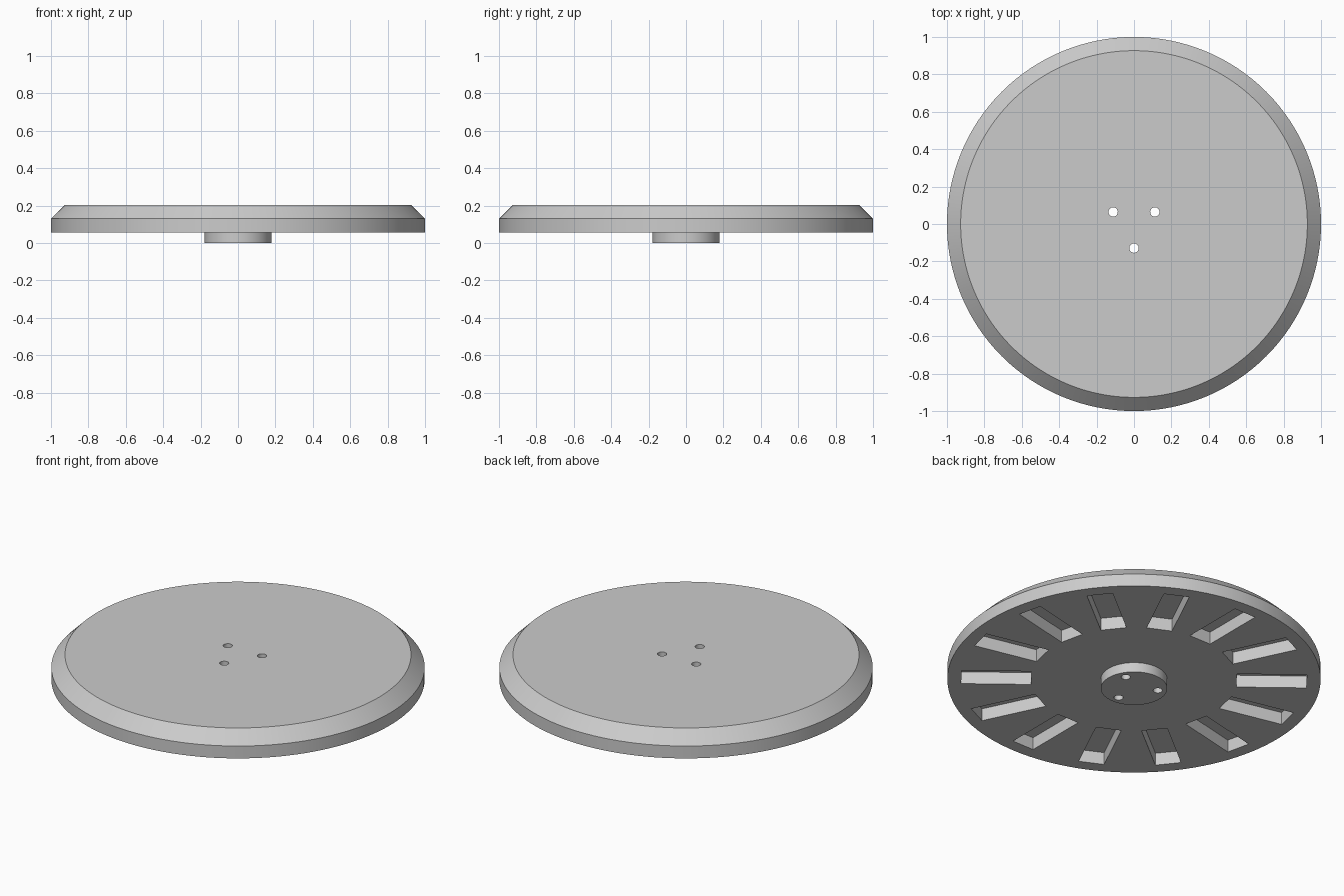
import bpy, bmesh, math
from mathutils import Matrix, Vector

if "Cube" in bpy.data.objects:
    bpy.data.objects.remove(bpy.data.objects["Cube"])

SEG = 128
Z_BOTTOM, Z_CHAMFER, Z_TOP = 0.057, 0.13, 0.203
SLOTS, SLOT_IN, SLOT_OUT, SLOT_W = 14, 0.55, 0.925, 0.14

grey = bpy.data.materials.new("light grey")
grey.diffuse_color = (0.6, 0.6, 0.6, 1)
grey.use_nodes = True
grey.node_tree.nodes["Principled BSDF"].inputs["Base Color"].default_value = grey.diffuse_color


def make_object(name, bm):
    bmesh.ops.recalc_face_normals(bm, faces=bm.faces)
    mesh = bpy.data.meshes.new(name)
    bm.to_mesh(mesh)
    bm.free()
    mesh.materials.append(grey)
    obj = bpy.data.objects.new(name, mesh)
    bpy.context.collection.objects.link(obj)
    return obj


# Chamfered disc with its round hub underneath, as one turned profile
profile = [(0.178, 0), (0.178, Z_BOTTOM), (1, Z_BOTTOM), (1, Z_CHAMFER), (0.927, Z_TOP)]
bm = bmesh.new()
rings = [[bm.verts.new((r * math.cos(2 * math.pi * i / SEG),
                        r * math.sin(2 * math.pi * i / SEG), z)) for i in range(SEG)]
         for r, z in profile]
for low, high in zip(rings, rings[1:]):
    for i in range(SEG):
        j = (i + 1) % SEG
        bm.faces.new((low[i], low[j], high[j], high[i]))
bm.faces.new(rings[0][::-1])
bm.faces.new(rings[-1])
disc = make_object("disc_with_hub", bm)

# Cutter: radial pockets in the underside and three through holes in the hub
bm = bmesh.new()
z0 = -0.05
for k in range(SLOTS):
    turn = Matrix.Rotation(math.pi / 2 + 2 * math.pi * k / SLOTS, 4, 'Z')
    place = Matrix.Translation(((SLOT_IN + SLOT_OUT) / 2, 0, (z0 + Z_CHAMFER) / 2))
    size = Matrix.Diagonal((SLOT_OUT - SLOT_IN, SLOT_W, Z_CHAMFER - z0, 1))
    bmesh.ops.create_cube(bm, size=1, matrix=turn @ place @ size)
for angle in (30, 150, 270):
    a = math.radians(angle)
    bmesh.ops.create_cone(bm, cap_ends=True, segments=32, radius1=0.025, radius2=0.025, depth=0.6,
                          matrix=Matrix.Translation((0.129 * math.cos(a), 0.129 * math.sin(a), 0.1)))
cutter = make_object("pocket_and_hole_cutter", bm)
cutter.hide_render = True

mod = disc.modifiers.new("cut", 'BOOLEAN')
mod.operation = 'DIFFERENCE'
mod.solver = 'EXACT'
mod.object = cutter
bpy.context.view_layer.objects.active = disc
disc.select_set(True)
bpy.ops.object.modifier_apply(modifier=mod.name)
bpy.data.objects.remove(cutter)

# Round walls smooth, edges sharp
bpy.ops.object.shade_smooth_by_angle(angle=math.radians(30))
